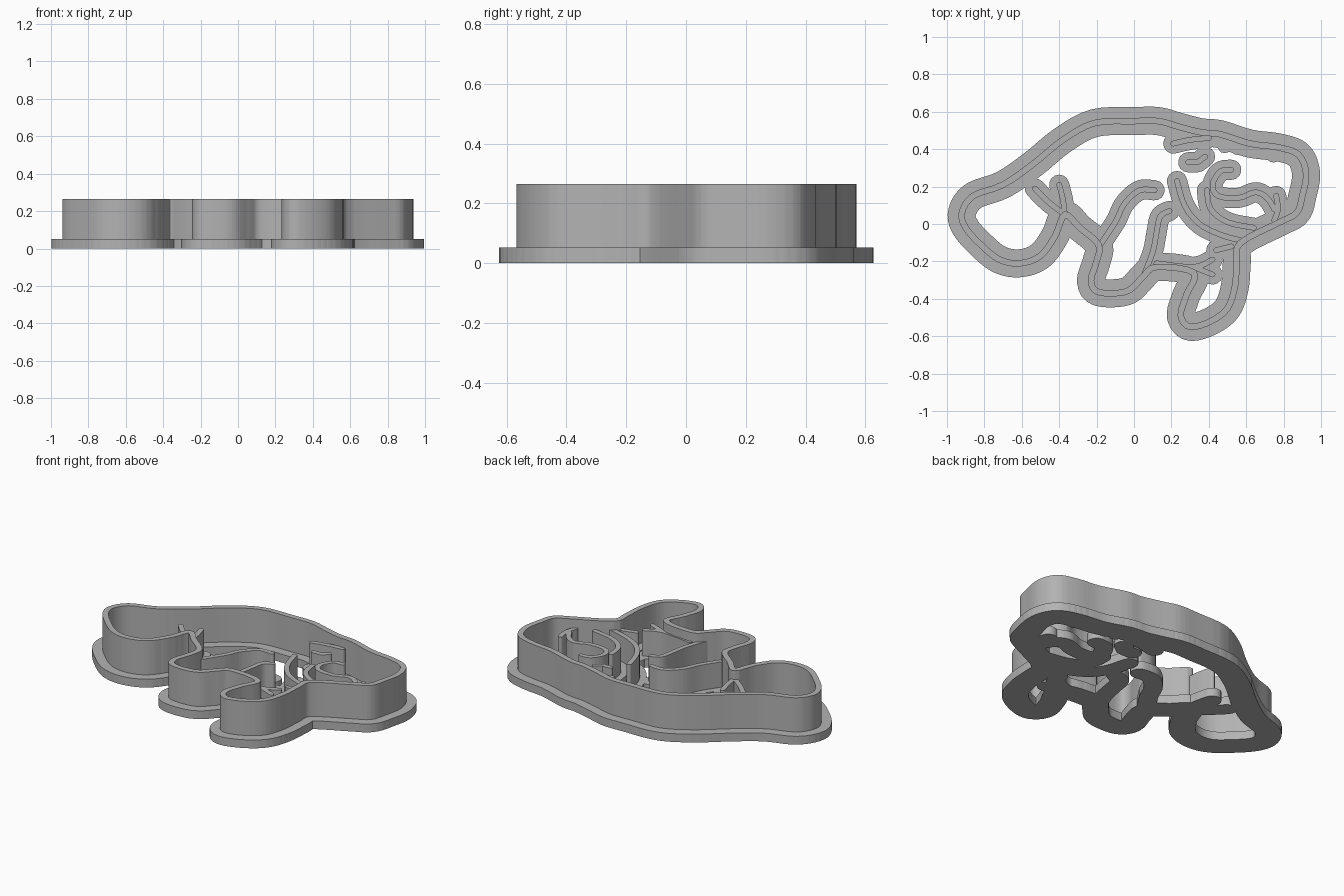
import bpy
import bmesh
import math
from mathutils import Vector
from mathutils.geometry import delaunay_2d_cdt

cube = bpy.data.objects.get("Cube")
if cube:
    bpy.data.objects.remove(cube, do_unlink=True)

grey = bpy.data.materials.new("plain grey")
grey.use_nodes = True
COLOUR = (0.45, 0.45, 0.45, 1)
grey.diffuse_color = COLOUR
grey.node_tree.nodes["Principled BSDF"].inputs["Base Color"].default_value = COLOUR

# Paths are in hundredths of a unit
OUTLINE = [(-92, 6), (-86, 15), (-70, 21), (-54, 32), (-38, 45), (-21, 54), (0, 55),
           (13, 55), (24, 52), (36, 49), (46, 48), (62, 43), (77, 41), (88, 37),
           (92, 27), (90, 15), (87, 6), (78, 1), (57, -10), (55, -20), (54, -33),
           (50, -45), (41, -52), (30, -55), (25, -49), (28, -38), (32, -26),
           (12, -23), (5, -28), (-2, -35), (-10, -37), (-20, -36), (-23, -30),
           (-20, -20), (-19, -11), (-29, -2), (-37, 5), (-42, -6), (-50, -17),
           (-61, -21), (-72, -19), (-82, -11), (-90, -2)]

DETAILS = {
    "rear toes": [[(-53, 19), (-46, 12), (-37, 5)], [(-40, 21), (-38, 13), (-37, 5)]],
    "rear arm": [[(11, 18), (3, 18), (-5, 11), (-10, 1), (-18, -11)]],
    "front arm": [[(19, 7), (14, 4), (12, -5), (10, -15), (5, -28)]],
    "cheek": [[(23, 23), (27, 10), (35, 0), (47, -6), (58, -9)]],
    "front toes": [[(12, -21), (32, -23), (42, -19)], [(32, -23), (42, -27)],
                   [(44, -14), (52, -12)]],
    "curl": [[(52, 29), (46, 28), (42, 21), (45, 15), (56, 14), (65, 17), (71, 14),
              (75, 8)], [(76, 15), (77, 8), (75, 2)]],
    "mouth": [[(39, 18), (41, 8), (50, 1), (64, -2)]],
    "eye": [[(29, 33), (34, 33)], [(34, 33), (38, 36)]],
    "brow": [[(21, 43), (30, 45), (40, 46)]],
}
BUMPS = [(48, 41), (55, 40), (74, 36), (84, 34)]


def smooth(points, closed=False, steps=4):
    """Catmull-Rom curve through the points."""
    pts = [Vector(p) / 100 for p in points]
    n = len(pts)
    pick = (lambda i: pts[i % n]) if closed else (lambda i: pts[max(0, min(n - 1, i))])
    path = []
    for i in range(n if closed else n - 1):
        a, b, c, d = (pick(i + k) for k in (-1, 0, 1, 2))
        for s in range(steps):
            t = s / steps
            path.append(b + (c - a) * t / 2 + (a - b * 2.5 + c * 2 - d / 2) * t * t
                        + (b * 3 - a - c * 3 + d) * t ** 3 / 2)
    path.append(pts[0] if closed else pts[-1])
    return path


def capsules(path, radius, sides=7):
    """Round-ended strips that cover each step of a path."""
    shapes = []
    for a, b in zip(path, path[1:]):
        angle = math.atan2(b.y - a.y, b.x - a.x)
        ring = []
        for centre, start in ((b, angle - math.pi / 2), (a, angle + math.pi / 2)):
            for k in range(sides + 1):
                t = start + math.pi * k / sides
                ring.append(centre + Vector((math.cos(t), math.sin(t))) * radius)
        shapes.append(ring)
    return shapes


def slab(name, shapes, low, high):
    """Merge flat shapes into one region and raise it to a solid."""
    verts, faces = [], []
    for ring in shapes:
        faces.append(list(range(len(verts), len(verts) + len(ring))))
        verts += ring
    flat = delaunay_2d_cdt(verts, [], faces, 0, 0.0005)
    bm = bmesh.new()
    points = [bm.verts.new((p.x, p.y, low)) for p in flat[0]]
    for tri, owners in zip(flat[2], flat[5]):
        if owners:
            bm.faces.new([points[i] for i in tri])
    bmesh.ops.delete(bm, geom=[v for v in bm.verts if not v.link_faces], context="VERTS")
    top = bmesh.ops.extrude_face_region(bm, geom=bm.faces[:], use_keep_orig=True)["geom"]
    for v in top:
        if isinstance(v, bmesh.types.BMVert):
            v.co.z = high
    bmesh.ops.recalc_face_normals(bm, faces=bm.faces[:])
    mesh = bpy.data.meshes.new(name)
    bm.to_mesh(mesh)
    bm.free()
    mesh.materials.append(grey)
    obj = bpy.data.objects.new(name, mesh)
    bpy.context.collection.objects.link(obj)
    bpy.ops.object.select_all(action="DESELECT")
    obj.select_set(True)
    bpy.context.view_layer.objects.active = obj
    bpy.ops.object.shade_smooth_by_angle(angle=math.radians(35))


FLANGE, RIM, INNER = 0.052, 0.265, 0.21
outline = smooth(OUTLINE, closed=True)
details = {name: [smooth(p) for p in paths] for name, paths in DETAILS.items()}

# Flat flange under every wall
flange = capsules(outline, 0.075)
for paths in details.values():
    for path in paths:
        flange += capsules(path, 0.054)
for x, y in BUMPS:
    flange += capsules(smooth([(x, y), (x + 1, y)], steps=1), 0.03)
slab("base flange", flange, 0, FLANGE)

# Tall cutting wall around the outline
slab("outer wall", capsules(outline, 0.017), FLANGE - 0.01, RIM)

# Lower walls that press the inner lines
for name, paths in details.items():
    strips = [s for path in paths for s in capsules(path, 0.015)]
    slab(name + " wall", strips, FLANGE - 0.01, INNER)
